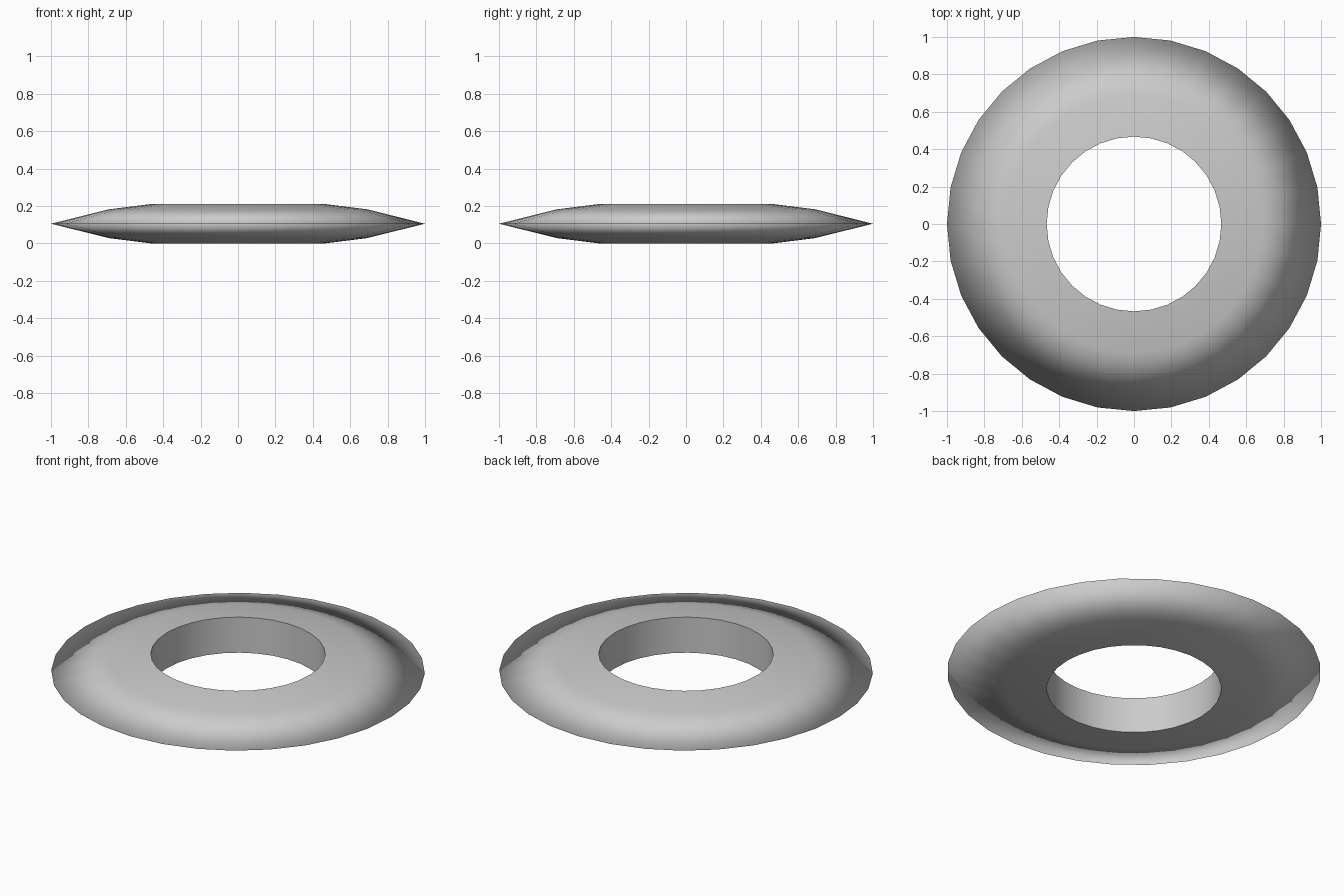
import bpy, bmesh, math

if "Cube" in bpy.data.objects:
    bpy.data.objects.remove(bpy.data.objects["Cube"])

SIDES = 32
# Cross-section (radius, height): straight bore, two gentle slopes to a thin rim
PROFILE = [(0.467, 0.0), (0.69, 0.028), (1.0, 0.105), (0.69, 0.182), (0.467, 0.21)]

# Ring: revolve the closed cross-section around z
bm = bmesh.new()
rings = []
for r, z in PROFILE:
    angles = [2 * math.pi * i / SIDES for i in range(SIDES)]
    rings.append([bm.verts.new((r * math.cos(a), r * math.sin(a), z)) for a in angles])
for k, low in enumerate(rings):
    high = rings[(k + 1) % len(rings)]
    for i in range(SIDES):
        j = (i + 1) % SIDES
        bm.faces.new((low[i], low[j], high[j], high[i])).smooth = True
bmesh.ops.recalc_face_normals(bm, faces=bm.faces)

# Only the two bore edges are sharp; the outer rim shades smoothly across
for ring in (rings[0], rings[-1]):
    for i in range(SIDES):
        bm.edges.get((ring[i], ring[(i + 1) % SIDES])).smooth = False

mesh = bpy.data.meshes.new("ring")
bm.to_mesh(mesh)
bm.free()
bpy.context.collection.objects.link(bpy.data.objects.new("ring", mesh))
